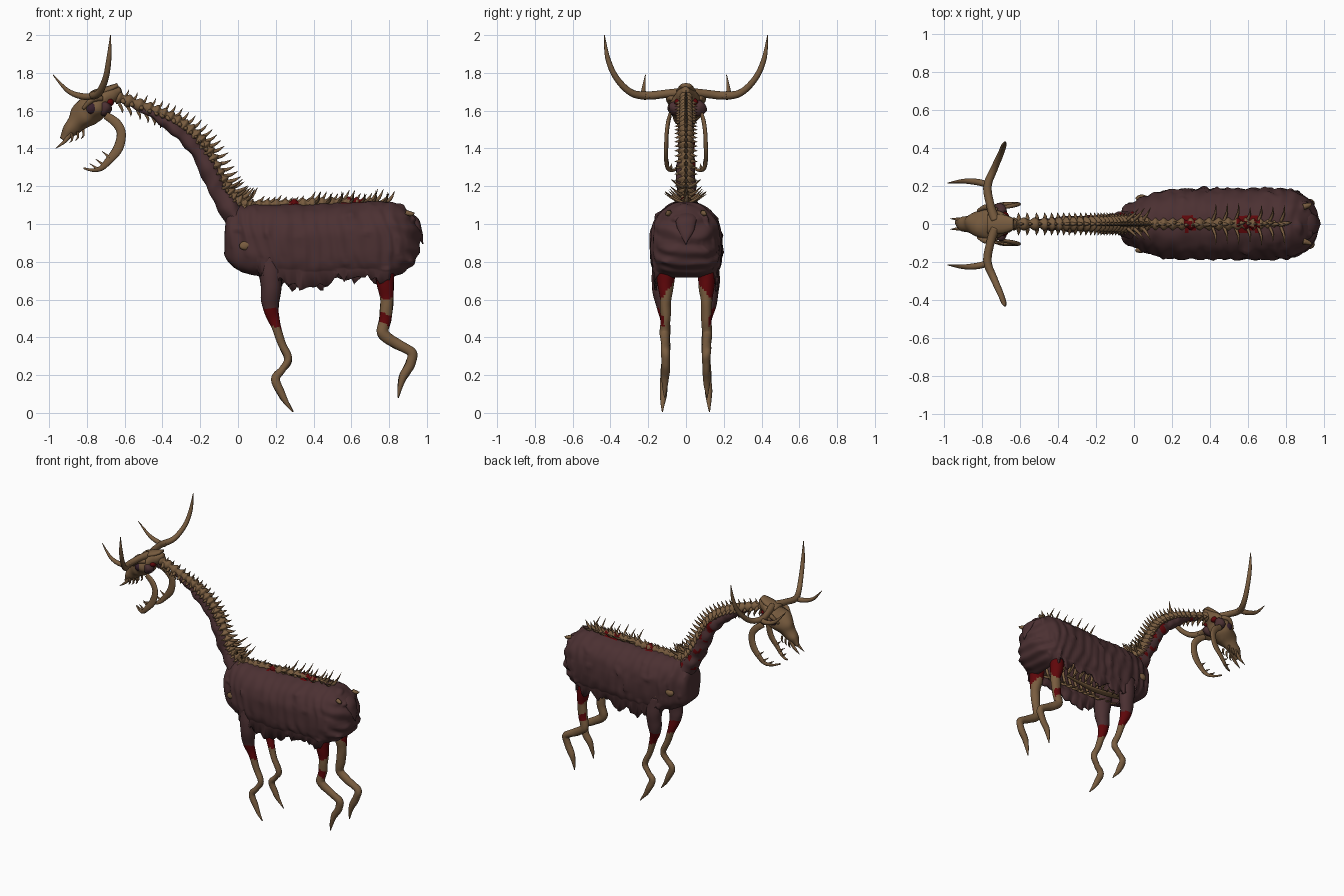
import bpy, bmesh, math, random
from mathutils import Vector, noise

if "Cube" in bpy.data.objects:
    bpy.data.objects.remove(bpy.data.objects["Cube"])

random.seed(7)


def material(name, rgb):
    m = bpy.data.materials.new(name)
    m.diffuse_color = (*rgb, 1)
    m.use_nodes = True
    m.node_tree.nodes["Principled BSDF"].inputs["Base Color"].default_value = m.diffuse_color
    return m


BONE = material("old_bone", (0.190, 0.108, 0.050))
SKIN = material("dried_skin", (0.071, 0.030, 0.032))
RED = material("raw_red", (0.115, 0.002, 0.003))
EYE = material("dark_eye", (0.040, 0.015, 0.026))


def smooth_path(rows, n):
    """Catmull-Rom through rows of equal-length numbers, n steps per span."""
    out = []
    for i in range(len(rows) - 1):
        p = [rows[max(0, min(len(rows) - 1, i + k))] for k in (-1, 0, 1, 2)]
        for j in range(n):
            t = j / n
            out.append([0.5 * (2 * b + (c - a) * t + (2 * a - 5 * b + 4 * c - d) * t * t
                        + (3 * b - a - 3 * c + d) * t ** 3) for a, b, c, d in zip(*p)])
    return out + [list(rows[-1])]


def finish(name, bm, mats, rule=None):
    bmesh.ops.recalc_face_normals(bm, faces=bm.faces)
    for f in bm.faces:
        f.smooth = True
        if rule:
            f.material_index = rule(f.calc_center_median())
    me = bpy.data.meshes.new(name)
    bm.to_mesh(me)
    bm.free()
    for m in mats:
        me.materials.append(m)
    ob = bpy.data.objects.new(name, me)
    bpy.context.collection.objects.link(ob)
    return ob


def loft(bm, rows, n=6, sides=12, beads=0, rough=0.0):
    """Rows are x, y, z, side radius, normal radius."""
    rows = smooth_path(rows, n)
    pts = [Vector(r[:3]) for r in rows]
    rings, side = [], None
    for i, p in enumerate(pts):
        t = (pts[min(i + 1, len(pts) - 1)] - pts[max(i - 1, 0)]).normalized()
        if side is None:
            side = Vector((0, 1, 0)) if abs(t.y) < 0.8 else Vector((1, 0, 0))
        side = (side - t * side.dot(t)).normalized()
        up = t.cross(side)
        k = 1 + 0.28 * math.sin(2 * math.pi * beads * i / len(pts)) if beads else 1
        ring = []
        for j in range(sides):
            a = 2 * math.pi * j / sides
            q = p + (side * math.cos(a) * max(rows[i][3], .001) + up * math.sin(a) * max(rows[i][4], .001)) * k
            ring.append(bm.verts.new(q + noise.noise_vector(q * 14) * rough))
        rings.append(ring)
    for a, b in zip(rings, rings[1:]):
        for j in range(sides):
            bm.faces.new((a[j], a[(j + 1) % sides], b[(j + 1) % sides], b[j]))
    bm.faces.new(rings[0])
    bm.faces.new(rings[-1])


def tube(name, rows, mats, rule=None, **kw):
    bm = bmesh.new()
    loft(bm, [r if len(r) == 5 else (*r, r[3]) for r in rows], **kw)
    return finish(name, bm, mats, rule)


def spikes(name, items, mat):
    """Curved thorns: base, tip, radius."""
    bm = bmesh.new()
    for base, tip, r in items:
        b, t = Vector(base), Vector(tip)
        m = (b + t) / 2 + Vector((0.008, 0, -0.006))
        loft(bm, [(*b, r, r), (*m, r * .75, r * .75), (*t, .001, .001)], n=3, sides=6)
    return finish(name, bm, [mat])


def ball(name, loc, size, mat):
    bm = bmesh.new()
    bmesh.ops.create_uvsphere(bm, u_segments=16, v_segments=10, radius=1)
    for v in bm.verts:
        q = Vector([c * s for c, s in zip(v.co, size)]) + Vector(loc)
        v.co = q + noise.noise_vector(q * 25) * .3 * min(size)
    return finish(name, bm, [mat])


# torso: hollow skin shell, open and ragged underneath; x, top, bottom, half width
stations = smooth_path([(-.07, .98, .84, .04), (-.055, 1.05, .80, .09), (-.01, 1.09, .765, .115),
                        (.06, 1.10, .735, .148), (.2, 1.105, .71, .180), (.4, 1.105, .70, .186),
                        (.6, 1.115, .715, .187), (.78, 1.12, .715, .185), (.86, 1.10, .735, .165),
                        (.92, 1.05, .78, .125), (.955, .99, .84, .07), (.968, .95, .90, .02)], 11)
bm = bmesh.new()
rings, NA = [], 80
for x, top, bot, hw in stations:
    ring, zc, hh = [], (top + bot) / 2, (top - bot) / 2
    for j in range(NA):
        a = 2 * math.pi * j / NA
        c, s = math.cos(a), math.sin(a)
        e = 0.95 if s > 0 else 0.55
        y = hw * math.copysign(abs(c) ** e, c)
        z = zc + hh * math.copysign(abs(s) ** e, s)
        wob = 4 * noise.noise(Vector((x * 5, y * 5, z * 5)))
        rump = min(1, max(0, (x - .78) / .12))
        wave = (1 - rump) * math.sin(85 * x + 12 * z + wob) + rump * math.sin(75 * z + 25 * x + wob)
        out = Vector((.9 * rump, y / max(hw, .05), .3 * s))
        q = Vector((x, y, z)) + out * wave * .005
        lump = max(0, noise.noise(q * 17) - .35) * .04
        ring.append(bm.verts.new(q + out * lump + noise.noise_vector(q * 13) * .006))
    rings.append(ring)
for a, b in zip(rings, rings[1:]):
    for j in range(NA):
        bm.faces.new((a[j], a[(j + 1) % NA], b[(j + 1) % NA], b[j]))
bm.faces.new(rings[0])
bm.faces.new(rings[-1])
belly = [f for f in bm.faces if f.calc_center_median().z < .82 and abs(f.calc_center_median().y) < .155
         and .12 < f.calc_center_median().x < .80]
bmesh.ops.delete(bm, geom=belly, context='FACES')
for v in bm.verts:
    if v.is_boundary and abs(v.co.y) > .12:
        sag = .03 * math.sin(min(1, max(0, (v.co.x - .1) / .5)) * math.pi)
        v.co.z -= .035 + .05 * noise.noise(v.co * 20) + random.uniform(-.012, .012) + sag
        v.co.y *= 1.08


def wound(c):
    """Raw patches along the spine."""
    return 1 if c.z > 1.07 and abs(c.y) < .04 and (.26 < c.x < .32 or .54 < c.x < .66) else 0


torso = finish("torso_skin", bm, [SKIN, RED], wound)
solid = torso.modifiers.new("thickness", 'SOLIDIFY')
solid.thickness, solid.offset = 0.012, -1
tube("tail_flap", [(.86, 0, 1.06, .05, .02), (.93, 0, 1.02, .055, .02), (.96, 0, .96, .035, .015),
                   (.982, 0, .89, .003, .003)], [SKIN], rough=.01)

# spine and ribs
tube("back_spine", [(.04, 0, 1.095, .026), (.3, 0, 1.103, .026), (.6, 0, 1.113, .026), (.80, 0, 1.105, .012)],
     [BONE, RED], lambda c: wound(c) if noise.noise(c * 30) > -.05 else 0, n=40, beads=19)
bm = bmesh.new()
for i in range(13):
    x = .14 + i * .05
    for s in (-1, 1):
        loft(bm, [(x, 0, 1.07, .01, .01), (x, s * .10, 1.02, .01, .01), (x + .01, s * .155, .90, .01, .01),
                  (x, s * .13, .77, .01, .01), (x - .015, s * .04, .725, .004, .004)], n=4, sides=6)
finish("ribs", bm, [BONE])
tube("breastbone", [(.1, 0, .76, .03, .012), (.35, 0, .73, .025, .012), (.6, 0, .75, .01, .006)], [BONE])

thorns = []
for i in range(24):
    x = .08 + i * .030
    h = .035 if x < .34 else .062
    h *= random.uniform(.7, 1.15)
    thorns.append(((x, 0, 1.105), (x + .06, random.uniform(-.01, .01), 1.115 + h), .013))
    if i % 2 and x > .36:
        for s in (-1, 1):
            thorns.append(((x, s * .01, 1.11), (x + .02, s * random.uniform(.085, .115), 1.12 + h * .8), .009))
spikes("back_thorns", thorns, BONE)

# neck: vertebrae, hanging flesh and thorns
neck = [(.07, 0, 1.095, .03), (-.03, 0, 1.14, .036), (-.10, 0, 1.25, .036), (-.16, 0, 1.38, .034),
        (-.235, 0, 1.48, .032), (-.35, 0, 1.56, .03), (-.48, 0, 1.615, .028), (-.65, 0, 1.675, .028)]
tube("neck_spine", neck, [BONE], n=20, beads=24)
tube("neck_flesh", [(.03, 0, .98, .09, .08), (-.05, 0, 1.09, .065, .06), (-.115, 0, 1.205, .05, .052),
                    (-.175, 0, 1.33, .047, .046), (-.25, 0, 1.435, .043, .04), (-.36, 0, 1.525, .037, .033),
                    (-.47, 0, 1.59, .028, .022), (-.56, 0, 1.63, .01, .01)], [SKIN, RED],
     lambda c: 1 if noise.noise(c * 17) > (.3 if c.y > 0 else .5) else 0, sides=20, n=10, rough=.014)
thorns = []
path = smooth_path(neck, 4)
for i, r in enumerate(path[:-1]):
    p = Vector(r[:3])
    t = (Vector(path[i + 1][:3]) - p).normalized()
    n = Vector((t.z, 0, -t.x))
    k = 1 - .5 * i / len(path)
    if i > 1:
        thorns.append((p, p + n * .085 * k - t * .02 * k + Vector((.03, 0, .015)) * k, .013 * k + .003))
        thorns.append((p - n * .03, p - n * (.05 + .04 * k) - t * .03, .010))
    for s in (-1, 1):
        thorns.append((p, p + Vector((.015, s * .060, -.012)) - n * .015, .016))
        if i in (2, 4, 6):
            thorns.append((p, p + n * .06 + Vector((.04, s * .09 * k, .02)), .011))
spikes("neck_thorns", thorns, BONE)

# skull
tube("skull", [(-.622, 0, 1.715, .02, .02), (-.655, 0, 1.695, .045, .04), (-.71, 0, 1.66, .072, .055),
               (-.76, 0, 1.62, .092, .070), (-.81, 0, 1.58, .072, .076), (-.86, 0, 1.53, .044, .054),
               (-.90, 0, 1.485, .036, .032), (-.93, 0, 1.45, .024, .014)], [BONE], sides=20, rough=.012)
tube("skull_crest", [(-.77, 0, 1.69, .05, .015), (-.69, 0, 1.71, .05, .02), (-.635, 0, 1.735, .03, .012)], [BONE])
teeth = []
for s in (-1, 1):
    teeth.append(((-.88, s * .02, 1.49), (-.966, s * .028, 1.40), .015))
    for i in range(3):
        x = -.82 - i * .03
        teeth.append(((x, s * .03, 1.50 - i * .012), (x - .012, s * .03, 1.45 - i * .01), .008))
spikes("upper_teeth", teeth, BONE)

for s, side in ((-1, "right"), (1, "left")):
    ball(side + "_eye", (-.775, s * .075, 1.615), (.03, .022, .03), EYE)
    ball(side + "_cheek_flesh", (-.705, s * (.055 if s < 0 else .07), 1.612), (.034, .034, .042), SKIN)
    ball(side + "_cheek_wound", (-.68, s * .04, 1.645), (.022, .022, .02), RED)
    tube(side + "_brow", [(-.72, s * .07, 1.665, .014), (-.77, s * .09, 1.66, .016), (-.82, s * .07, 1.61, .008)],
         [BONE])
    # hanging lower jaw
    tube(side + "_jaw", [(-.70, s * .085, 1.575, .009, .020), (-.645, s * .095, 1.535, .011, .024),
                         (-.618, s * .102, 1.48, .011, .024), (-.635, s * .105, 1.40, .011, .026),
                         (-.685, s * .105, 1.335, .010, .020), (-.725, s * .095, 1.295, .010, .014),
                         (-.77, s * .07, 1.285, .008, .009), (-.815, s * .04, 1.295, .005, .005)], [BONE])
    spikes(side + "_jaw_teeth", [((-.68, s * .105, 1.35), (-.72, s * .10, 1.385), .01),
                                 ((-.71, s * .10, 1.31), (-.755, s * .095, 1.345), .01),
                                 ((-.74, s * .085, 1.29), (-.785, s * .075, 1.32), .01)], BONE)
    # antler with forward tine
    tube(side + "_antler", [(-.73, s * .02, 1.695, .026), (-.755, s * .10, 1.69, .022), (-.77, s * .20, 1.68, .022),
                            (-.735, s * .29, 1.695, .019), (-.70, s * .37, 1.775, .016),
                            (-.683, s * .415, 1.88, .013), (-.675, s * .432, 2.0, .002)], [BONE])
    tube(side + "_antler_tine", [(-.75, s * .20, 1.68, .016), (-.82, s * .22, 1.675, .017),
                                 (-.90, s * .225, 1.705, .012), (-.98, s * .215, 1.79, .002)], [BONE])
    # front leg: skin, then raw band, then bone
    tube(side + "_front_leg", [(.165, s * .12, .82, .05, .065), (.175, s * .13, .68, .05, .056),
                               (.172, s * .122, .57, .036, .044), (.195, s * .11, .48, .025, .028),
                               (.23, s * .105, .37, .022, .021), (.265, s * .108, .285, .022, .021),
                               (.235, s * .113, .23, .020, .018), (.20, s * .118, .18, .02, .022),
                               (.23, s * .12, .10, .018, .020), (.292, s * .125, .004, .003, .003)],
         [BONE, SKIN, RED], lambda c: 1 if c.z > .555 else 2 if c.z + .3 * (c.x - .2) > .455 else 0,
         n=8, sides=16, rough=.004)
    # hind leg with raw thigh and raw outer patch
    tube(side + "_hind_leg", [(.77, s * .10, .84, .05, .06), (.778, s * .108, .71, .046, .048),
                              (.788, s * .108, .60, .031, .036), (.780, s * .108, .50, .027, .032),
                              (.768, s * .112, .42, .025, .032), (.84, s * .11, .365, .024, .027),
                              (.919, s * .108, .32, .024, .026), (.912, s * .108, .26, .022, .025),
                              (.87, s * .11, .18, .02, .021), (.848, s * .11, .08, .003, .003)],
         [BONE, RED], lambda c: 1 if c.z > .635 - 1.3 * (abs(c.y) - .108) or (
             .47 < c.z + .5 * (c.x - .78) < .525 and abs(c.y) > .115) else 0,
         n=10, sides=20, rough=.004)
    # bones breaking through the skin
    ball(side + "_shoulder_bone", (.04, s * .135, .885), (.034, .018, .024), BONE)
    spikes(side + "_hip_bone", [((.89, s * .09, 1.06), (.935, s * .11, 1.06), .016)], BONE)
